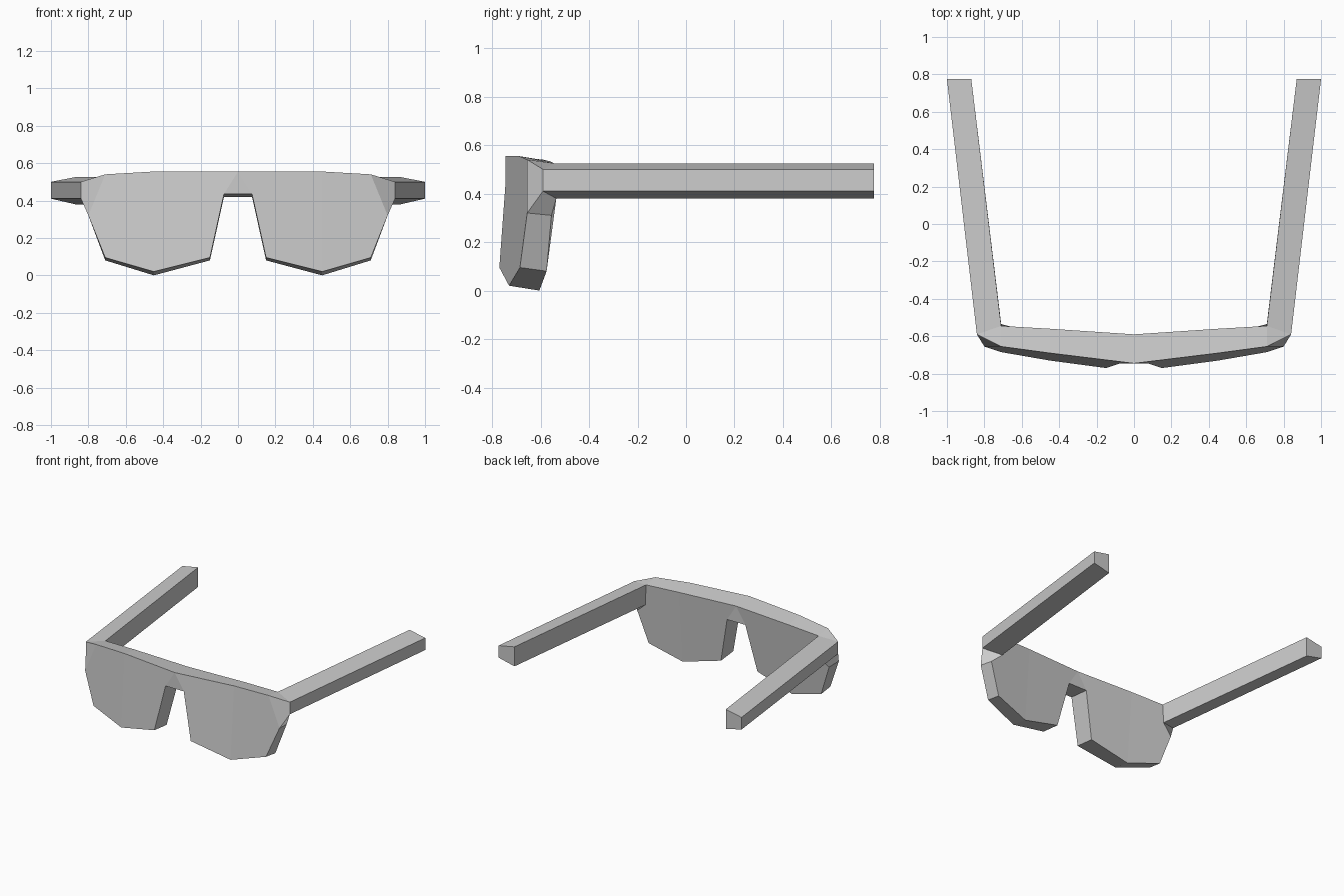
import bpy
import bmesh
from mathutils import Vector

cube = bpy.data.objects.get("Cube")
if cube:
    bpy.data.objects.remove(cube, do_unlink=True)

grey = bpy.data.materials.new("plain grey")
grey.use_nodes = True
colour = (0.6, 0.6, 0.6, 1)
grey.diffuse_color = colour
grey.node_tree.nodes["Principled BSDF"].inputs["Base Color"].default_value = colour


def mirrored_part(name, points, faces):
    """Build the left half from named points and mirror it across x."""
    bm = bmesh.new()
    verts = {key: bm.verts.new(co) for key, co in points.items()}
    for face in faces:
        bm.faces.new([verts[key] for key in face])
    bmesh.ops.recalc_face_normals(bm, faces=bm.faces[:])
    mesh = bpy.data.meshes.new(name)
    bm.to_mesh(mesh)
    bm.free()
    mesh.materials.append(grey)
    obj = bpy.data.objects.new(name, mesh)
    bpy.context.collection.objects.link(obj)
    mirror = obj.modifiers.new("mirror", "MIRROR")
    mirror.use_clip = True
    mirror.merge_threshold = 0.001
    return obj


# Hinge cross-section, shared by the frame and the temple arms
hinge = {
    "outer_top": (0.84, -0.59, 0.50),
    "outer_low": (0.84, -0.59, 0.41),
    "inner_low": (0.71, -0.535, 0.38),
    "inner_top": (0.71, -0.545, 0.525),
}

# Outline of the front and rear of one lens, from the brow round to the bridge
front = {
    "brow_mid": (0, -0.745, 0.555),
    "brow": (0.45, -0.69, 0.555),
    "brow_end": (0.71, -0.655, 0.54),
    "cheek": (0.80, -0.655, 0.32),
    "low_out": (0.71, -0.685, 0.095),
    "bottom": (0.45, -0.73, 0.02),
    "low_in": (0.15, -0.77, 0.095),
    "bridge": (0.075, -0.745, 0.435),
    "bridge_mid": (0, -0.745, 0.435),
}
rear = {
    "brow_mid": (0, -0.59, 0.54),
    "brow": (0.45, -0.56, 0.533),
    "cheek": (0.79, -0.555, 0.31),
    "low_out": (0.71, -0.575, 0.08),
    "bottom": (0.45, -0.605, 0.0),
    "low_in": (0.15, -0.625, 0.08),
    "bridge": (0.075, -0.59, 0.42),
    "bridge_mid": (0, -0.59, 0.42),
}
points = dict(hinge)
points.update({"f_" + k: v for k, v in front.items()})
points.update({"r_" + k: v for k, v in rear.items()})

faces = []
for side in ("f_", "r_"):
    # Bridge, inner lens half and outer lens half
    faces.append([side + k for k in ("brow_mid", "bridge", "bridge_mid")])
    faces.append([side + k for k in ("brow_mid", "brow", "bottom", "low_in", "bridge")])
    end = ["f_brow_end"] if side == "f_" else ["inner_low", "inner_top"]
    faces.append([side + k for k in ("brow", "bottom", "low_out", "cheek")] + end)

# Rim wall joining front and rear
rim = ["cheek", "low_out", "bottom", "low_in", "bridge", "bridge_mid"]
for a, b in zip(rim, rim[1:]):
    faces.append(["f_" + a, "f_" + b, "r_" + b, "r_" + a])

# Brow top and the bevelled corner around the hinge
faces += [
    ["f_brow_mid", "f_brow", "r_brow", "r_brow_mid"],
    ["f_brow", "f_brow_end", "inner_top", "r_brow"],
    ["f_brow_end", "outer_top", "inner_top"],
    ["f_brow_end", "f_cheek", "outer_low", "outer_top"],
    ["f_cheek", "r_cheek", "inner_low", "outer_low"],
]
mirrored_part("lens_frame", points, faces)

# Temple arms: the hinge section swept backwards and outwards
tip_y = 0.775
arm = dict(hinge)
for key, co in hinge.items():
    arm["tip_" + key] = Vector((co[0] + 0.16, tip_y, co[2]))
ring = list(hinge)
arm_faces = [[a, b, "tip_" + b, "tip_" + a]
             for a, b in zip(ring, ring[1:] + ring[:1])]
arm_faces.append(["tip_" + k for k in ring])
mirrored_part("temple_arms", arm, arm_faces)
